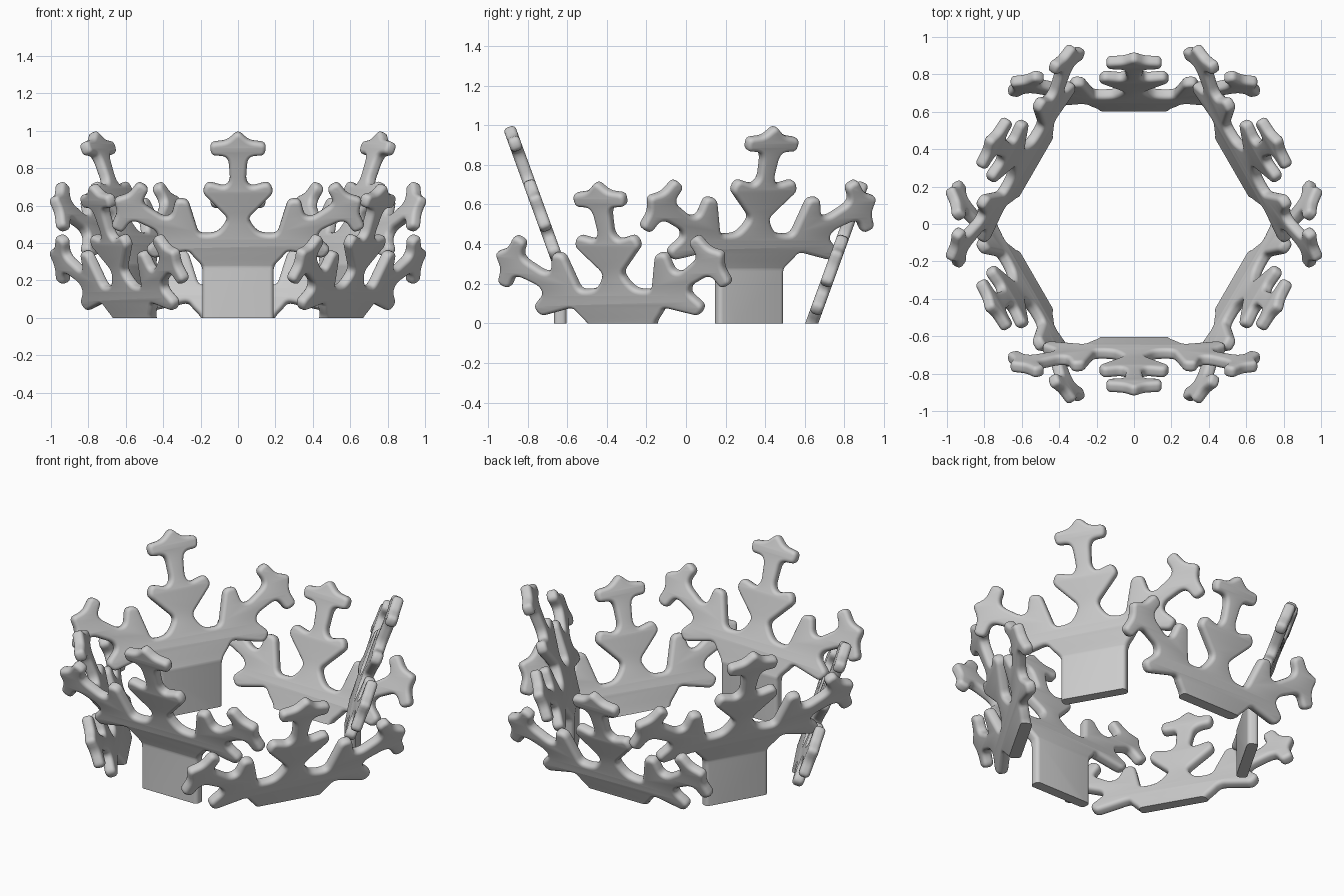
import bpy, bmesh
from math import sin, cos, tan, radians
from mathutils import Vector

if "Cube" in bpy.data.objects:
    bpy.data.objects.remove(bpy.data.objects["Cube"])

R, TILT, LIFT = 0.635, radians(20), 0.28   # ring radius, outward lean, tall base height
HALF, ROUND = 0.031, 0.022                 # half thickness, edge rounding

# half profile of one snowflake branch (sideways, along), valley to tip
BRANCH = [(.075, .23), (.055, .275), (.15, .375), (.192, .42), (.165, .478), (.07, .45),
          (.042, .485), (.05, .60), (.072, .628), (.145, .63), (.15, .70), (.06, .71)]
TIP = 0.768


def outline(base):
    d, p = Vector((sin(radians(60)), .5)), Vector((-.5, sin(radians(60))))
    half = [Vector((.19, -base)), Vector((.19, 0.0))]
    half += [r * d - u * p for u, r in BRANCH]
    half += [TIP * d]
    half += [r * d + u * p for u, r in reversed(BRANCH)]
    half += [Vector((.11, .19))]
    half += [Vector(q) for q in BRANCH]
    return half + [Vector((0, TIP))] + [Vector((-q.x, q.y)) for q in reversed(half)]


def fillet(pts, cut=.03, steps=4):
    out = []
    for i, b in enumerate(pts):
        a, c = pts[i - 1], pts[(i + 1) % len(pts)]
        s = b + (a - b).normalized() * min(cut, .45 * (a - b).length)
        e = b + (c - b).normalized() * min(cut, .45 * (c - b).length)
        for k in range(steps + 1):
            t = k / steps
            out.append(s * (1 - t) ** 2 + b * 2 * t * (1 - t) + e * t * t)
    return out


def trim(bm, co, no, clear):
    bmesh.ops.bisect_plane(bm, geom=bm.verts[:] + bm.edges[:] + bm.faces[:], dist=1e-5,
                           plane_co=co, plane_no=no, clear_inner=clear)
    if clear:
        rim = [e for e in bm.edges if e.is_boundary]
        bmesh.ops.holes_fill(bm, edges=rim, sides=0)


def panel(name, angle, tall):
    # rounded flat snowflake from a filled, bevelled curve
    pts = fillet(outline(LIFT + .1 if tall else .15))
    cu = bpy.data.curves.new(name + "_curve", 'CURVE')
    cu.dimensions, cu.fill_mode = '2D', 'BOTH'
    cu.extrude, cu.bevel_depth, cu.bevel_resolution = HALF - ROUND, ROUND, 3
    cu.offset = -ROUND
    sp = cu.splines.new('POLY')
    sp.points.add(len(pts) - 1)
    for q, v in zip(sp.points, pts):
        q.co = (v.x, v.y, 0, 1)
    sp.use_cyclic_u = True
    tmp = bpy.data.objects.new(name + "_curve", cu)
    bpy.context.collection.objects.link(tmp)
    bpy.context.view_layer.update()
    me = bpy.data.meshes.new_from_object(tmp.evaluated_get(bpy.context.evaluated_depsgraph_get()))
    bpy.data.objects.remove(tmp)

    bm = bmesh.new()
    bm.from_mesh(me)
    bmesh.ops.remove_doubles(bm, verts=bm.verts, dist=1e-5)
    if tall:
        trim(bm, (0, -LIFT, 0), (0, 1, 0), True)
        trim(bm, (0, 0, 0), (0, 1, 0), False)

    # lean the snowflake outward; the tall base stays upright with a mitred crease
    s, c, m = sin(TILT), cos(TILT), tan(TILT / 2)
    for vert in bm.verts:
        u, v, w = vert.co
        if tall and v <= 1e-5:
            o, z = w, v - w * m * (1 + v / LIFT)
        else:
            if tall:
                v += w * m * max(0, 1 - v / .12)
            o, z = v * s + w * c, v * c - w * s
        vert.co = (u, -(R + o), z + (LIFT if tall else 0))
    if not tall:
        trim(bm, (0, 0, 0), (0, 0, 1), True)
    bmesh.ops.recalc_face_normals(bm, faces=bm.faces)
    bm.to_mesh(me)
    bm.free()

    ob = bpy.data.objects.new(name, me)
    bpy.context.collection.objects.link(ob)
    ob.rotation_euler.z = radians(angle)
    bpy.ops.object.select_all(action='DESELECT')
    ob.select_set(True)
    bpy.context.view_layer.objects.active = ob
    bpy.ops.object.shade_smooth_by_angle(angle=radians(35))


# six panels in a ring, alternating tall and short, tall one in front
for i in range(6):
    panel(("tall" if i % 2 == 0 else "short") + f"_snowflake_panel_{i // 2 + 1}", 60 * i, i % 2 == 0)
